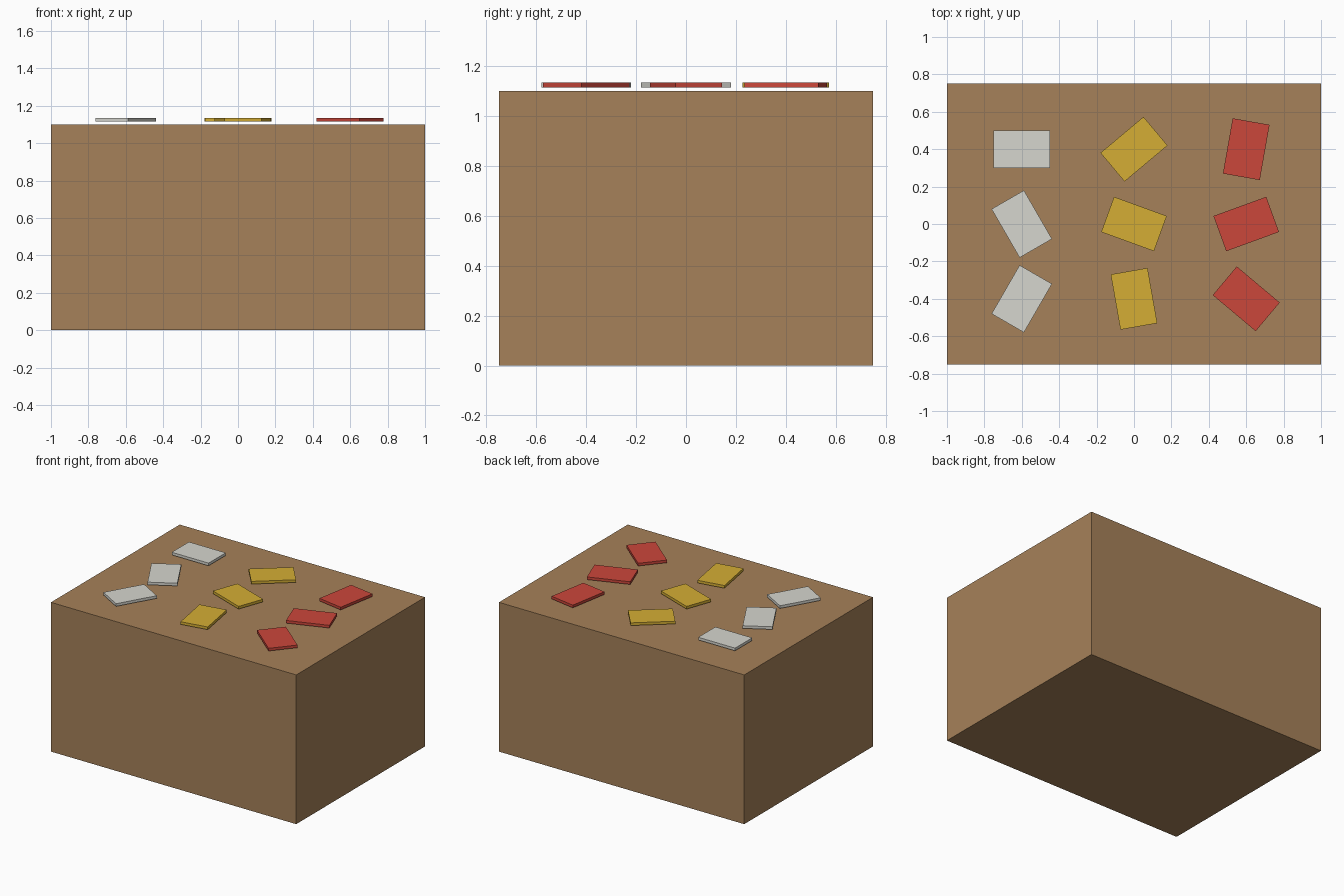
import bpy
from math import radians

if "Cube" in bpy.data.objects:
    bpy.data.objects.remove(bpy.data.objects["Cube"])


def material(name, rgb):
    m = bpy.data.materials.new(name)
    m.diffuse_color = (*rgb, 1)
    m.use_nodes = True
    m.node_tree.nodes["Principled BSDF"].inputs["Base Color"].default_value = m.diffuse_color
    return m


def box(name, size, location, mat, angle=0):
    bpy.ops.mesh.primitive_cube_add(size=1, location=location,
                                    rotation=(0, 0, radians(angle)))
    ob = bpy.context.object
    ob.name = name
    ob.scale = size
    ob.data.materials.append(mat)
    return ob


# Solid block
box("block", (2, 1.5, 1.1), (0, 0, 0.55), material("brown", (0.38, 0.22, 0.10)))

# Three columns of tiles hovering just above the top, each turned 40 degrees further
columns = [
    ("white", -0.6, material("white", (0.67, 0.67, 0.62))),
    ("yellow", 0.0, material("yellow", (0.66, 0.42, 0.035))),
    ("red", 0.6, material("red", (0.60, 0.063, 0.043))),
]
for row, y in enumerate((0.4, 0.0, -0.4)):
    for col, (colour, x, mat) in enumerate(columns):
        box(f"{colour}_tile_{row + 1}", (0.3, 0.2, 0.02), (x, y, 1.125), mat,
            angle=40 * (3 * row + col))
